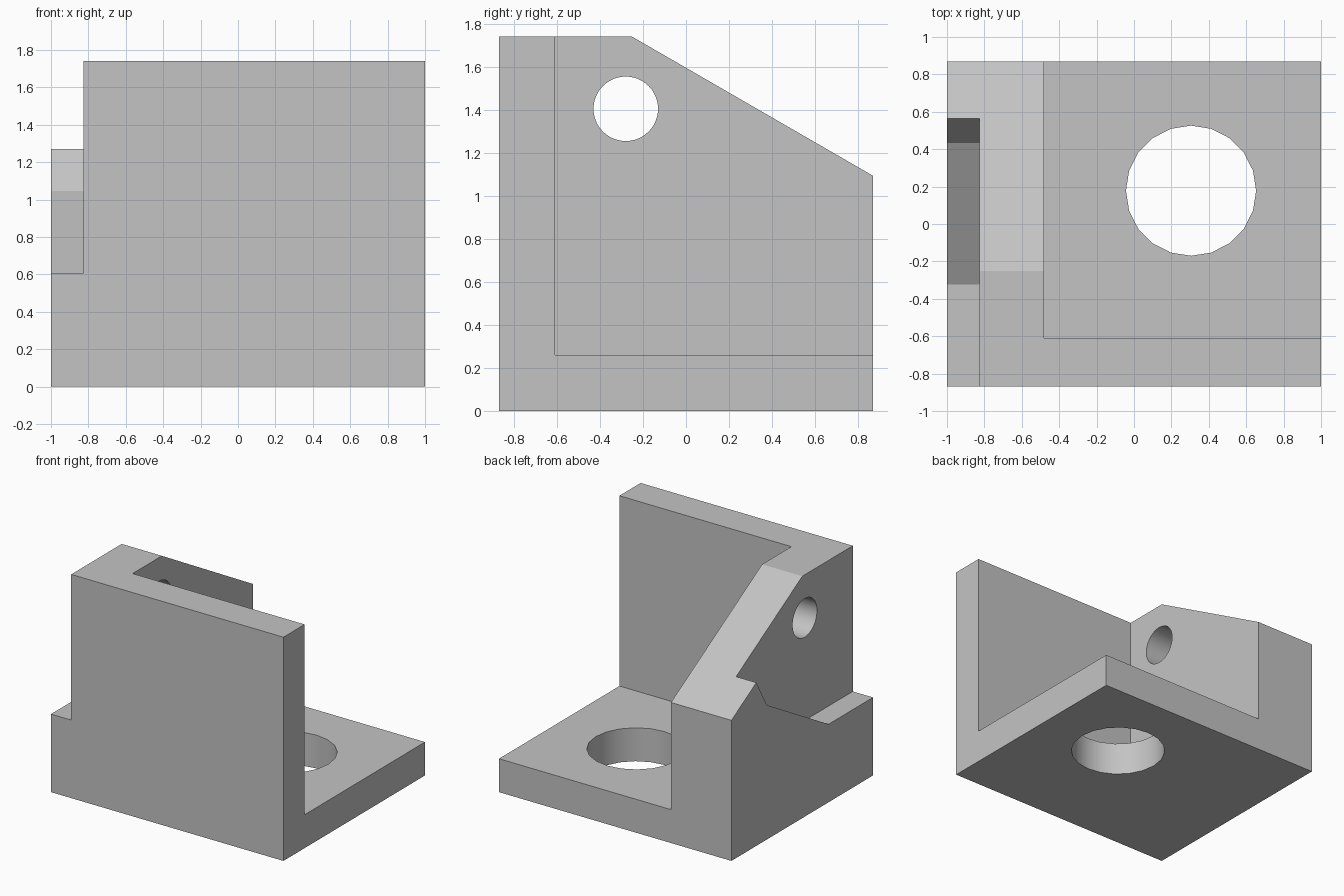
import bpy, bmesh, math

cube = bpy.data.objects.get("Cube")
if cube:
    bpy.data.objects.remove(cube, do_unlink=True)

grey = bpy.data.materials.new("plain grey")
grey.use_nodes = True
colour = (0.55, 0.55, 0.55, 1)
grey.diffuse_color = colour
grey.node_tree.nodes["Principled BSDF"].inputs["Base Color"].default_value = colour


def prism(name, outline, x0, x1):
    """Side outline of (y, z) points, extruded along x."""
    bm = bmesh.new()
    face = bm.faces.new([bm.verts.new((x0, y, z)) for y, z in outline])
    moved = bmesh.ops.extrude_face_region(bm, geom=[face])["geom"]
    verts = [v for v in moved if isinstance(v, bmesh.types.BMVert)]
    bmesh.ops.translate(bm, verts=verts, vec=(x1 - x0, 0, 0))
    bmesh.ops.recalc_face_normals(bm, faces=bm.faces)
    mesh = bpy.data.meshes.new(name)
    bm.to_mesh(mesh)
    bm.free()
    obj = bpy.data.objects.new(name, mesh)
    bpy.context.collection.objects.link(obj)
    mesh.materials.append(grey)
    return obj


def rod(name, radius, sides, depth, location, rotation=(0, 0, 0)):
    bpy.ops.mesh.primitive_cylinder_add(vertices=sides, radius=radius, depth=depth,
                                        location=location, rotation=rotation)
    obj = bpy.context.object
    obj.name = name
    obj.data.materials.append(grey)
    return obj


def box(y0, y1, z0, z1):
    return [(y0, z0), (y1, z0), (y1, z1), (y0, z1)]


half, height, wall = 0.87, 1.74, 0.26
slope = math.tan(math.radians(30))

# Solid block with the sloped rear top already in its side outline
ramp_y = -0.25
ramp_end = height - (half - ramp_y) * slope
bracket = prism("angle_bracket", [(-half, 0), (half, 0), (half, ramp_end),
                                  (ramp_y, height), (-half, height)], -1, 1)

# Stepped notch in the outer side: flat ledge, ramp, square shoulder
lip_y, ledge_z = 0.564, 0.607
lip_z = height - (lip_y - ramp_y) * slope
foot_y, foot_z = lip_y - wall * 0.5, lip_z - wall * 0.866
ledge_y = foot_y - (foot_z - ledge_z) / slope
notch = [(-1, ledge_z), (ledge_y, ledge_z), (foot_y, foot_z),
         (lip_y + 0.1, lip_z + 0.173), (lip_y + 0.1, 2), (-1, 2)]

cutters = [
    # Open space above the base plate and behind the front wall
    prism("pocket_cutter", box(-half + wall, 1.1, wall, 2), -0.48, 1.2),
    prism("notch_cutter", notch, -1.2, -0.826),
    rod("base_hole_cutter", 0.348, 20, 1, (0.305, 0.178, 0.1)),
    rod("side_hole_cutter", 0.15, 48, 1, (-0.7, -0.28, 1.405), (0, math.pi / 2, 0)),
]

bpy.ops.object.select_all(action="DESELECT")
bracket.select_set(True)
bpy.context.view_layer.objects.active = bracket
for cutter in cutters:
    cutter.hide_render = True
    mod = bracket.modifiers.new(cutter.name, "BOOLEAN")
    mod.operation = "DIFFERENCE"
    mod.solver = "EXACT"
    mod.object = cutter
    bpy.ops.object.modifier_apply(modifier=mod.name)
    bpy.data.objects.remove(cutter, do_unlink=True)

# Round the hole walls, keep every planar edge crisp
bpy.ops.object.shade_smooth_by_angle(angle=math.radians(25))
